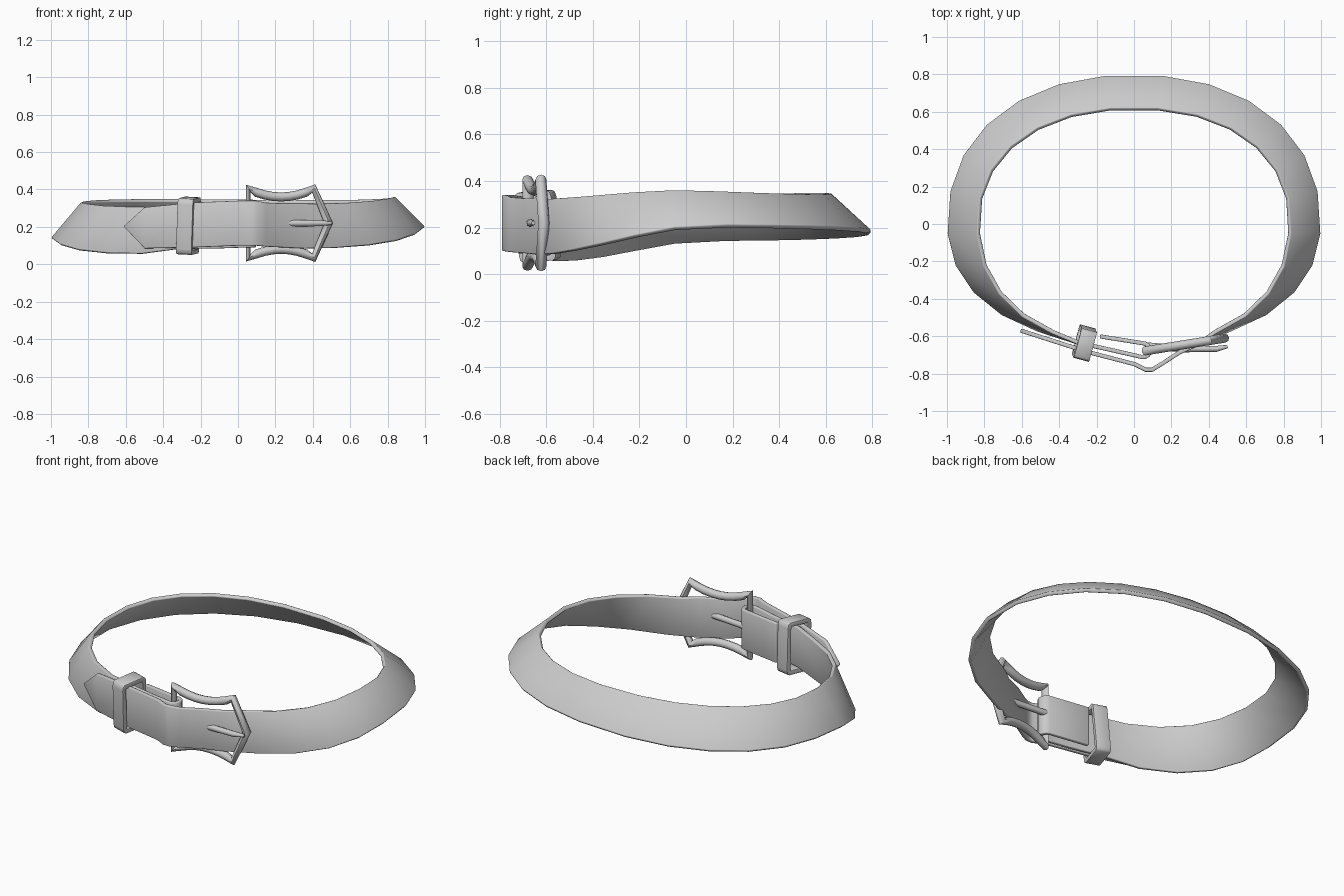
import bpy, bmesh
from math import sin, cos, pi, radians, copysign
from mathutils import Vector, Matrix

cube = bpy.data.objects.get("Cube")
if cube:
    bpy.data.objects.remove(cube, do_unlink=True)

grey = bpy.data.materials.new("plain grey")
grey.use_nodes = True
grey.diffuse_color = (0.6, 0.6, 0.6, 1)
grey.node_tree.nodes["Principled BSDF"].inputs["Base Color"].default_value = (0.6, 0.6, 0.6, 1)


def finish(obj, angle=40):
    obj.data.materials.append(grey)
    bpy.ops.object.select_all(action='DESELECT')
    obj.select_set(True)
    bpy.context.view_layer.objects.active = obj
    bpy.ops.object.shade_smooth_by_angle(angle=radians(angle))
    return obj


def mesh_object(name, bm):
    mesh = bpy.data.meshes.new(name)
    bm.to_mesh(mesh)
    bm.free()
    obj = bpy.data.objects.new(name, mesh)
    bpy.context.collection.objects.link(obj)
    return obj


def thicken(obj, thickness, bevel):
    solid = obj.modifiers.new("thickness", 'SOLIDIFY')
    solid.thickness = thickness
    solid.offset = -1
    solid.use_even_offset = True
    edge = obj.modifiers.new("soft edges", 'BEVEL')
    edge.width = bevel
    edge.segments = 2
    edge.angle_limit = radians(50)


def rod(name, points, radius, closed=False, radii=None):
    curve = bpy.data.curves.new(name, 'CURVE')
    curve.dimensions = '3D'
    curve.bevel_depth = radius
    curve.bevel_resolution = 2
    curve.use_fill_caps = True
    spline = curve.splines.new('POLY')
    spline.points.add(len(points) - 1)
    for i, p in enumerate(points):
        spline.points[i].co = (*p, 1)
        spline.points[i].radius = radii[i] if radii else 1
    spline.use_cyclic_u = closed
    obj = bpy.data.objects.new(name, curve)
    bpy.context.collection.objects.link(obj)
    bpy.ops.object.select_all(action='DESELECT')
    obj.select_set(True)
    bpy.context.view_layer.objects.active = obj
    bpy.ops.object.convert(target='MESH')
    obj = bpy.context.view_layer.objects.active
    obj.name = name
    return finish(obj, 50)


def ease(lo, hi, v):
    t = min(max((v - lo) / (hi - lo), 0), 1)
    return t * t * (3 - 2 * t)


def oval(a, rx, back, front):
    c, s = cos(a), sin(a)
    x = rx * copysign(abs(c) ** 0.91, c)
    y = (back if s > 0 else front) * copysign(abs(s) ** 0.91, s)
    return x, y


def upright(x, y, low, high):
    return Vector((x, y, low)), Vector((x, y, high))


# Strap: one ribbon from the pointed tail, over the buckle, round the loop, folded on the bar
rows = [upright(-0.61, -0.58, 0.2, 0.206)]
for x, y, low, high in ((-0.5, -0.615, 0.085, 0.305), (-0.25, -0.695, 0.09, 0.33),
                        (0, -0.76, 0.1, 0.34), (0.06, -0.79, 0.1, 0.34),
                        (0.1, -0.79, 0.1, 0.34), (0.15, -0.76, 0.095, 0.33),
                        (0.25, -0.695, 0.09, 0.325), (0.36, -0.645, 0.085, 0.325)):
    rows.append(upright(x, y, low, high))
steps = 21
for i in range(steps + 1):
    a = radians(-61 + 302 * i / steps)
    bx, by = oval(a, 1, 0.8, 0.65)
    tx, ty = oval(a, 0.84, 0.625, 0.665)
    low = 0.07 + 0.115 * ease(-0.65, 0.1, by) + 0.03 * bx
    high = 0.315 + 0.033 * ease(-0.65, 0, ty) + 0.018 * tx * (1 - 2.5 * max(ty, 0))
    rows.append((Vector((bx, by, low)), Vector((tx, ty, high))))
for x, y in ((-0.3, -0.645), (-0.1, -0.69)):
    rows.append(upright(x, y, 0.085, 0.32))
for i in range(7):
    a = radians(-105 + 180 * i / 6)
    rows.append(upright(0.05 + 0.048 * cos(a), -0.675 + 0.048 * sin(a), 0.09, 0.325))
rows.append(upright(-0.18, -0.59, 0.09, 0.325))

bm = bmesh.new()
pairs = [[bm.verts.new(p) for p in row] for row in rows]
for (b0, t0), (b1, t1) in zip(pairs, pairs[1:]):
    bm.faces.new((b0, b1, t1, t0))
strap = finish(mesh_object("strap", bm))
thicken(strap, 0.022, 0.005)

# Keeper loop: open box sleeve round the strap layers
bm = bmesh.new()
bmesh.ops.create_cube(bm, size=1)
bmesh.ops.delete(bm, geom=[f for f in bm.faces if abs(f.normal.x) > 0.5], context='FACES')
bmesh.ops.bevel(bm, geom=[e for e in bm.edges if len(e.link_faces) == 2],
                offset=0.1, segments=2, affect='EDGES', profile=0.5)
bmesh.ops.scale(bm, vec=(0.085, 0.165, 0.3), verts=bm.verts)
place = (Matrix.Translation((-0.265, -0.637, 0.206)) @ Matrix.Rotation(radians(-15), 4, 'Z')
         @ Matrix.Rotation(radians(3), 4, 'Y') @ Matrix.Rotation(radians(4), 4, 'X'))
bm.transform(place)
keeper = finish(mesh_object("keeper_loop", bm))
thicken(keeper, 0.024, 0.005)

# Buckle frame: bar, two sagging sides and a pointed end
def frame_y(x):
    return -0.68 + 0.16 * (x - 0.05)


middle = 0.22
upper = []
for i in range(9):
    t = i / 8
    x = 0.055 + 0.35 * t
    upper.append((x, frame_y(x), 0.405 - 0.045 * sin(pi * t) ** 0.8))
lower = [(x, y, 2 * middle - z) for x, y, z in reversed(upper)]
rod("buckle_frame", upper + [(0.485, frame_y(0.485), middle)] + lower, 0.024, closed=True)

# Prong: pivots on the bar and rests across the pointed end
rod("buckle_prong", [(0.06, -0.65, middle), (0.27, -0.668, middle),
                     (0.44, -0.668, middle), (0.5, -0.655, middle)],
    0.018, radii=[1, 1, 0.9, 0.5])
